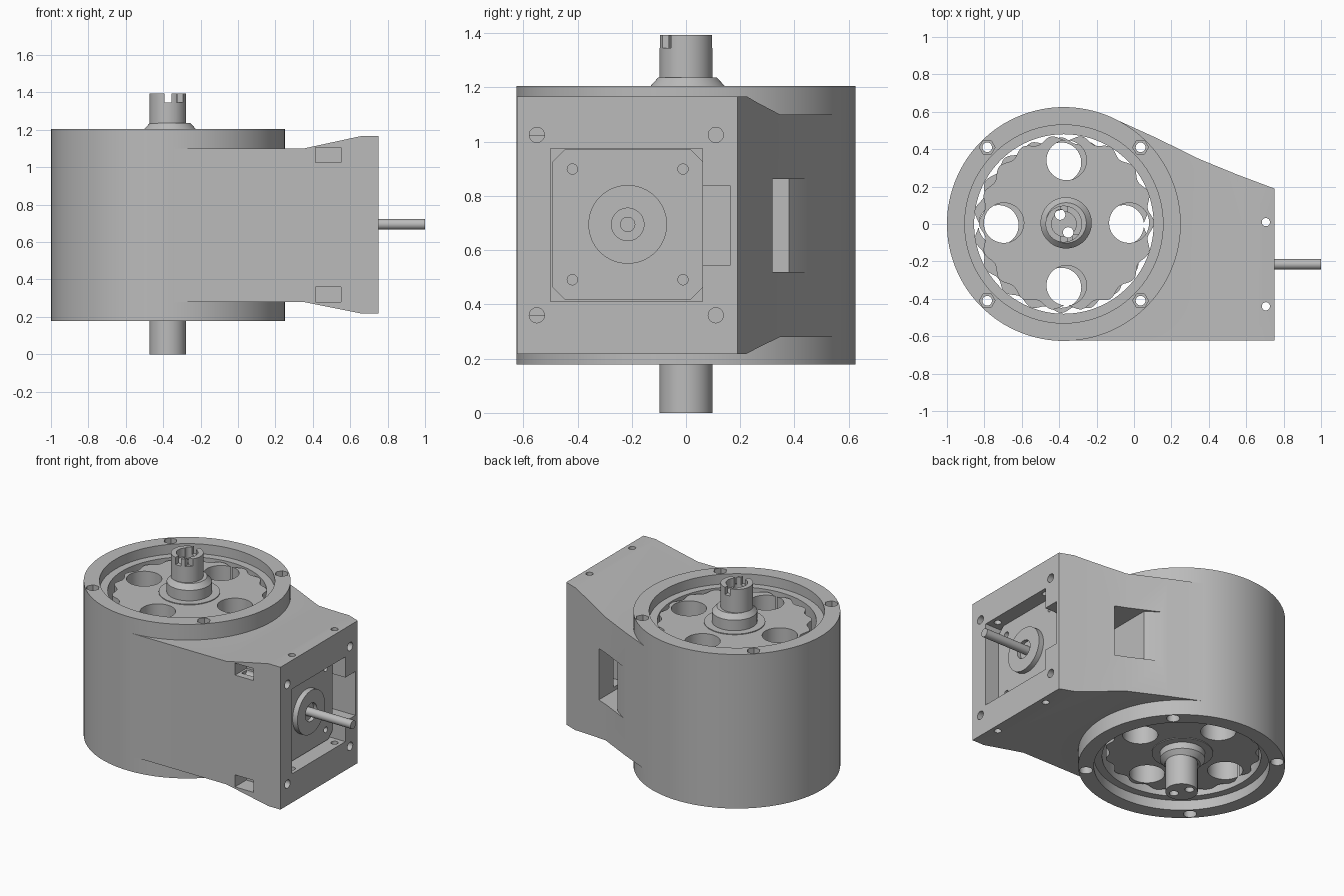
import bpy, bmesh, math
from mathutils import Matrix, Vector

cube = bpy.data.objects.get("Cube")
if cube:
    bpy.data.objects.remove(cube, do_unlink=True)

grey = bpy.data.materials.new("machined grey")
grey.use_nodes = True
grey.diffuse_color = (0.5, 0.5, 0.5, 1)
grey.node_tree.nodes["Principled BSDF"].inputs["Base Color"].default_value = (0.5, 0.5, 0.5, 1)

CX = -0.375            # axis of the round housing
MY, MZ = -0.215, 0.695 # axis of the motor
MAPS = {"z": lambda u, v, w: (u, v, w),
        "y": lambda u, v, w: (u, w, v),
        "x": lambda u, v, w: (w, u, v)}


def make(name, bm):
    bmesh.ops.recalc_face_normals(bm, faces=bm.faces)
    mesh = bpy.data.meshes.new(name)
    bm.to_mesh(mesh)
    bm.free()
    mesh.materials.append(grey)
    ob = bpy.data.objects.new(name, mesh)
    bpy.context.collection.objects.link(ob)
    return ob


def prism(name, points, lo, hi, axis="z"):
    """Extrude a flat outline along an axis."""
    bm = bmesh.new()
    place = MAPS[axis]
    face = bm.faces.new([bm.verts.new(place(u, v, lo)) for u, v in points])
    new = bmesh.ops.extrude_face_region(bm, geom=[face])["geom"]
    verts = [g for g in new if isinstance(g, bmesh.types.BMVert)]
    bmesh.ops.translate(bm, verts=verts, vec=Vector(place(0, 0, hi - lo)))
    return make(name, bm)


def circle(u, v, r, n=32):
    return [(u + r * math.cos(math.tau * i / n), v + r * math.sin(math.tau * i / n))
            for i in range(n)]


def rod(name, u, v, r, lo, hi, axis="z", n=32):
    return prism(name, circle(u, v, r, n), lo, hi, axis)


def box(name, x, y, z):
    return prism(name, [(x[0], y[0]), (x[1], y[0]), (x[1], y[1]), (x[0], y[1])], *z)


def lathe(name, x, y, profile, n=64):
    """Spin a radius and height profile about a vertical axis."""
    bm = bmesh.new()
    verts = [bm.verts.new((r, 0, z)) for r, z in profile]
    edges = [bm.edges.new(p) for p in zip(verts, verts[1:])]
    bmesh.ops.spin(bm, geom=verts + edges, cent=(0, 0, 0), axis=(0, 0, 1),
                   angle=math.tau, steps=n)
    bmesh.ops.remove_doubles(bm, verts=bm.verts, dist=1e-5)
    bmesh.ops.translate(bm, verts=bm.verts, vec=(x, y, 0))
    return make(name, bm)


def combine(ob, others, operation="DIFFERENCE"):
    """Apply booleans one after another and drop the cutters."""
    bpy.context.view_layer.objects.active = ob
    for other in others:
        mod = ob.modifiers.new("cut", "BOOLEAN")
        mod.operation = operation
        mod.solver = "EXACT"
        mod.object = other
        bpy.ops.object.modifier_apply(modifier=mod.name)
        bpy.data.objects.remove(other, do_unlink=True)
    return ob


# Housing: round gearbox joined to a flared motor bracket
plan = [(CX, -0.624), (0.75, -0.624), (0.75, 0.19), (0.55, 0.265), (0.35, 0.347),
        (0.12, 0.46), (-0.1, 0.56), (CX, 0.5)]
side = [(-0.6, 0.28), (0.35, 0.28), (0.66, 0.218), (0.75, 0.218),
        (0.75, 1.167), (0.66, 1.167), (0.35, 1.1), (-0.6, 1.1)]
bracket = prism("bracket", plan, 0.1, 1.3)
combine(bracket, [prism("outline", side, -1, 1, "y")], "INTERSECT")
housing = rod("housing", CX, 0, 0.625, 0.178, 1.205, n=128)
combine(housing, [bracket], "UNION")

cutters = [
    rod("bore", CX, 0, 0.48, 0, 1.4, n=96),
    rod("top_recess", CX, 0, 0.53, 1.14, 1.4, n=96),
    rod("bottom_recess", CX, 0, 0.53, 0, 0.245, n=96),
    box("motor_bay", (0.24, 0.8), (-0.5, 0.06), (0.41, 0.975)),
    box("cable_bay", (0.24, 0.8), (0.05, 0.165), (0.545, 0.837)),
    prism("back_window", [(0.42, 0.1), (0.42, 0.7), (0.13, 0.7), (0.13, 0.46),
                          (0.24, 0.38), (0.24, 0.1)], 0.52, 0.862),
]
for sx in (-1, 1):
    for sy in (-1, 1):
        x, y = CX + sx * 0.41, sy * 0.41
        cutters += [rod("bolt_hole", x, y, 0.026, 0, 1.4, n=24),
                    rod("nut_pocket", x, y, 0.042, 1.15, 1.4, n=6),
                    rod("head_pocket", x, y, 0.04, 0, 0.23, n=24)]
for z in (0.36, 1.025):
    for y in (-0.55, 0.11):
        cutters.append(rod("face_hole", y, z, 0.028, 0.43, 0.9, "x", 24))
for z in ((0.28, 0.36), (1.025, 1.105)):
    cutters.append(box("nut_slot", (0.415, 0.55), (-0.8, -0.505), z))
for y in (-0.44, 0.01):
    cutters += [rod("set_hole", 0.705, y, 0.022, 0.1, 0.45, n=24),
                rod("set_hole", 0.705, y, 0.022, 0.94, 1.3, n=24)]
combine(housing, cutters)

# Two wavy gear discs running off centre in opposite directions
LOBES, STEPS = 18, 216
for name, dx, dy, lo, hi, turn in (("upper_disc", 0.014, 0.006, 0.71, 1.13, 0),
                                   ("lower_disc", -0.014, -0.006, 0.28, 0.69, math.pi)):
    x, y = CX + dx, dy
    rim = []
    for i in range(STEPS):
        a = math.tau * i / STEPS
        r = 0.455 + 0.014 * math.cos(LOBES * a + turn)
        rim.append((x + r * math.cos(a), y + r * math.sin(a)))
    disc = prism(name, rim, lo, hi)
    holes = [rod("hole", x + 0.335 * math.cos(k * math.pi / 2),
                 y + 0.335 * math.sin(k * math.pi / 2), 0.107, 0, 1.4, n=48)
             for k in range(4)]
    combine(disc, holes + [rod("centre", x, y, 0.12, 0, 1.4)])

# Bearings and chamfered hubs on both sides of the discs
for name, s, face, tip, dx in (("upper", 1, 1.13, 1.237, 0.012), ("lower", -1, 0.28, 0.2, -0.012)):
    lathe(name + "_bearing", CX + dx, s * 0.006,
          [(0.13, face - s * 0.03), (0.185, face - s * 0.03), (0.185, face + s * 0.005),
           (0.13, face + s * 0.005), (0.13, face - s * 0.03)])
    lathe(name + "_hub", CX + dx, s * 0.006,
          [(0.08, face - s * 0.05), (0.137, face - s * 0.05), (0.137, tip - s * 0.032),
           (0.108, tip), (0.08, tip), (0.08, face - s * 0.05)])

# Main shaft with cupped, notched top and two lengthwise holes
shaft = rod("main_shaft", CX, 0, 0.098, 0, 1.393, n=64)
combine(shaft, [
    rod("cup", CX, 0, 0.066, 1.335, 1.5, n=48),
    rod("hole_a", -0.395, 0.05, 0.028, -0.1, 1.5, n=24),
    rod("hole_b", -0.352, -0.045, 0.028, -0.1, 1.5, n=24),
    box("notch_a", (-0.392, -0.355), (-0.2, 0.2), (1.345, 1.5)),
    box("notch_b", (-0.33, -0.2), (-0.1, -0.055), (1.345, 1.5)),
])

# Motor with chamfered corners, screw holes, pilot boss and shaft
h, c = 0.277, 0.045
outline = [(MY + u, MZ + v) for u, v in ((h, h - c), (h - c, h), (c - h, h), (-h, h - c),
                                         (-h, c - h), (c - h, -h), (h - c, -h), (h, c - h))]
motor = prism("motor_body", outline, 0.26, 0.655, "x")
combine(motor, [rod("screw_hole", MY + a * 0.204, MZ + b * 0.204, 0.019, 0.6, 0.7, "x", 24)
                for a in (-1, 1) for b in (-1, 1)])
boss = rod("motor_boss", MY, MZ, 0.145, 0.65, 0.69, "x", 64)
combine(boss, [rod("boss_recess", MY, MZ, 0.06, 0.665, 0.8, "x", 48)])
rod("motor_shaft", MY, MZ, 0.028, 0.64, 1.0, "x", 32)

# Smooth the round walls, keep machined edges crisp
bpy.ops.object.select_all(action="DESELECT")
for ob in bpy.context.scene.objects:
    if ob.type == "MESH":
        ob.select_set(True)
        bpy.context.view_layer.objects.active = ob
bpy.ops.object.shade_smooth_by_angle(angle=math.radians(25))
